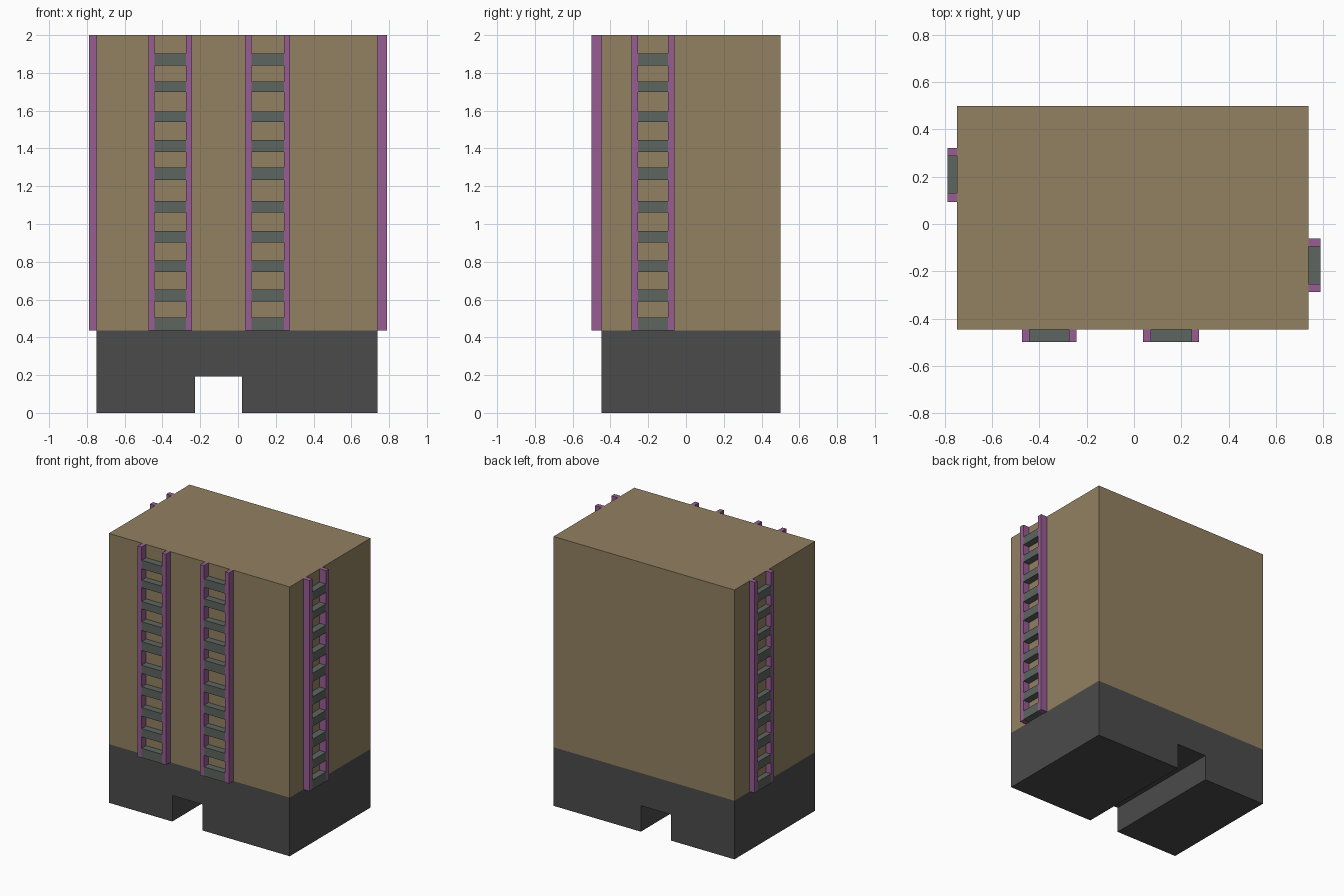
import bpy, bmesh

if "Cube" in bpy.data.objects:
    bpy.data.objects.remove(bpy.data.objects["Cube"])


def material(name, rgb):
    m = bpy.data.materials.new(name)
    m.diffuse_color = (*rgb, 1)
    m.use_nodes = True
    m.node_tree.nodes["Principled BSDF"].inputs["Base Color"].default_value = m.diffuse_color
    return m


TAN = material("tan", (0.29, 0.22, 0.12))
DARK = material("dark_grey", (0.07, 0.07, 0.07))
PURPLE = material("purple", (0.31, 0.11, 0.29))
SLATE = material("slate", (0.11, 0.13, 0.115))


def finish(name, bm, mat):
    bmesh.ops.recalc_face_normals(bm, faces=bm.faces)
    me = bpy.data.meshes.new(name)
    bm.to_mesh(me)
    bm.free()
    me.materials.append(mat)
    ob = bpy.data.objects.new(name, me)
    bpy.context.collection.objects.link(ob)


def boxes(name, items, mat):
    """One object from (x0, x1, y0, y1, z0, z1) boxes."""
    bm = bmesh.new()
    for x0, x1, y0, y1, z0, z1 in items:
        vs = bmesh.ops.create_cube(bm, size=1)["verts"]
        for v in vs:
            v.co = (x1 if v.co.x > 0 else x0,
                    y1 if v.co.y > 0 else y0,
                    z1 if v.co.z > 0 else z0)
    finish(name, bm, mat)


X0, X1, Y0, Y1 = -0.748, 0.738, -0.447, 0.5
BASE, TOP = 0.435, 2.0

# Main block
boxes("main_block", [(X0, X1, Y0, Y1, BASE, TOP)], TAN)

# Base with a channel running front to back underneath
profile = [(X0, 0), (-0.227, 0), (-0.227, 0.193), (0.021, 0.193),
           (0.021, 0), (X1, 0), (X1, BASE), (X0, BASE)]
bm = bmesh.new()
face = bm.faces.new([bm.verts.new((x, Y0, z)) for x, z in profile])
ext = bmesh.ops.extrude_face_region(bm, geom=[face], use_keep_orig=True)["geom"]
bmesh.ops.translate(bm, vec=(0, Y1 - Y0, 0),
                    verts=[g for g in ext if isinstance(g, bmesh.types.BMVert)])
finish("base", bm, DARK)

# Ladders: two rails and ten rungs each
RUNGS = [(0.437, 0.506), (0.591, 0.652), (0.745, 0.808), (0.903, 0.963), (1.062, 1.123),
         (1.233, 1.298), (1.381, 1.446), (1.541, 1.596), (1.699, 1.754), (1.839, 1.902)]


def ladder(name, along_x, spans, depth):
    """spans: outer start, inner start, inner end, outer end along the wall."""
    a, b, c, d = spans

    def box(s, e, z0, z1):
        return (s, e, *depth, z0, z1) if along_x else (*depth, s, e, z0, z1)

    boxes(name + "_rails", [box(a, b, BASE, TOP), box(c, d, BASE, TOP)], PURPLE)
    boxes(name + "_rungs", [box(b, c, z0, z1) for z0, z1 in RUNGS], SLATE)


ladder("front_left_ladder", True, (-0.475, -0.442, -0.275, -0.243), (-0.5, Y0))
ladder("front_right_ladder", True, (0.038, 0.071, 0.244, 0.276), (-0.5, Y0))
ladder("right_ladder", False, (-0.288, -0.253, -0.096, -0.062), (X1, 0.79))
ladder("left_ladder", False, (0.094, 0.131, 0.287, 0.322), (-0.79, X0))
